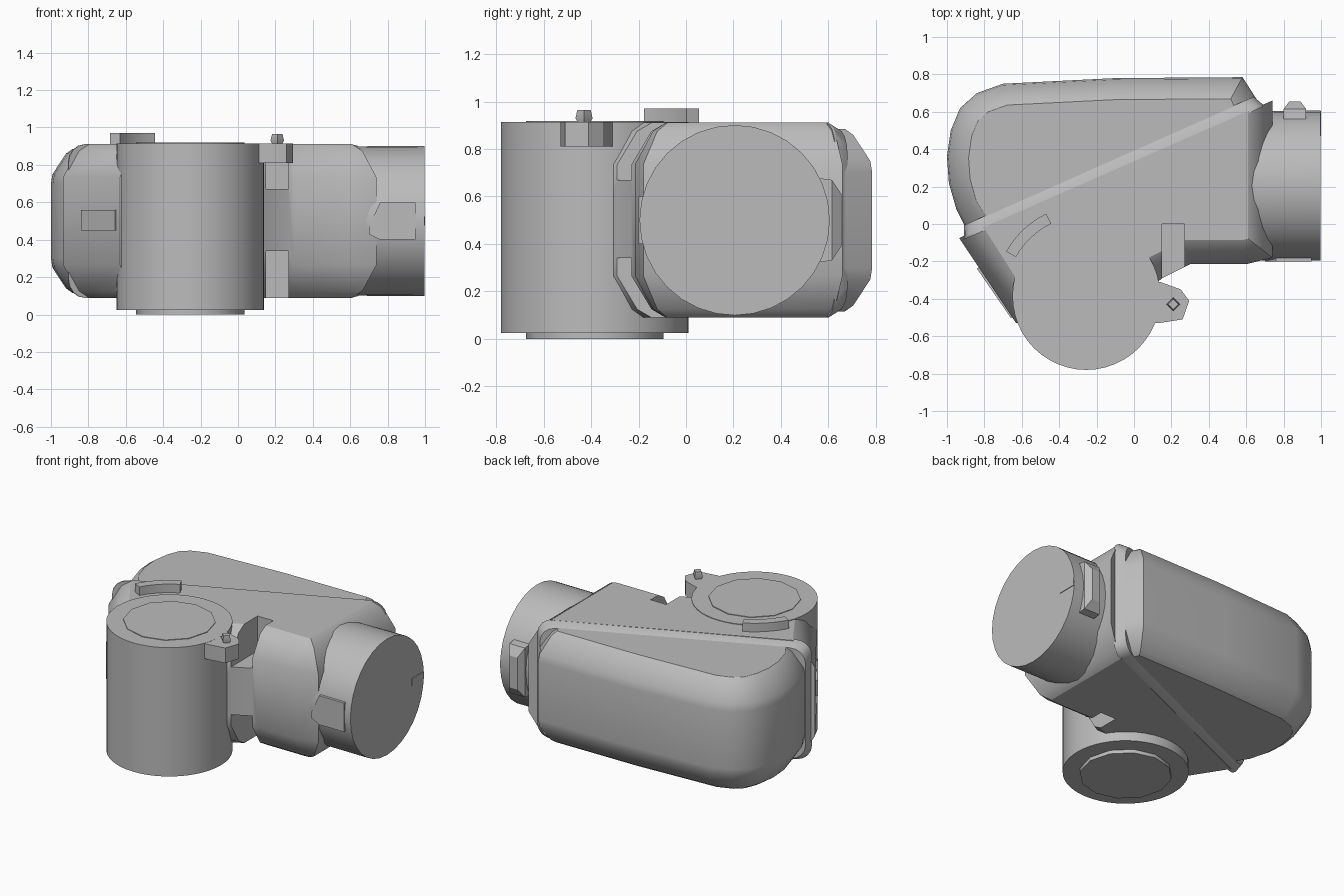
import bpy, bmesh, math
from mathutils import Vector, Matrix

cube = bpy.data.objects.get("Cube")
if cube:
    bpy.data.objects.remove(cube)

grey = bpy.data.materials.new("plain_grey")
grey.use_nodes = True
grey.diffuse_color = (0.5, 0.5, 0.5, 1)
grey.node_tree.nodes["Principled BSDF"].inputs["Base Color"].default_value = (0.5, 0.5, 0.5, 1)


def shade(obj):
    bpy.ops.object.select_all(action='DESELECT')
    bpy.context.view_layer.objects.active = obj
    obj.select_set(True)
    bpy.ops.object.shade_smooth_by_angle(angle=math.radians(32))


def loft(name, rings, matrix=Matrix()):
    """Skin equal-length closed rings and cap both ends."""
    bm = bmesh.new()
    rows = [[bm.verts.new(p) for p in ring] for ring in rings]
    n = len(rows[0])
    for a, b in zip(rows, rows[1:]):
        for i in range(n):
            j = (i + 1) % n
            bm.faces.new((a[i], a[j], b[j], b[i]))
    bm.faces.new(rows[0])
    bm.faces.new(rows[-1])
    bmesh.ops.recalc_face_normals(bm, faces=bm.faces)
    bm.transform(matrix)
    mesh = bpy.data.meshes.new(name)
    bm.to_mesh(mesh)
    bm.free()
    mesh.materials.append(grey)
    obj = bpy.data.objects.new(name, mesh)
    bpy.context.collection.objects.link(obj)
    shade(obj)
    return obj


def prism(name, outline, z0, z1, matrix=Matrix()):
    return loft(name, [[(x, y, z) for x, y in outline] for z in (z0, z1)], matrix)


def box(name, lo, hi, matrix=Matrix()):
    outline = [(lo[0], lo[1]), (hi[0], lo[1]), (hi[0], hi[1]), (lo[0], hi[1])]
    return prism(name, outline, lo[2], hi[2], matrix)


def circle(r, n, cx=0, cy=0):
    return [(cx + r * math.cos(math.tau * i / n), cy + r * math.sin(math.tau * i / n))
            for i in range(n)]


def inset(outline, d):
    """Inset an outline whose closing edge stays on its own line."""
    pts = [Vector(p) for p in outline]
    along = (pts[-1] - pts[0]).normalized()
    out = [pts[0] + along * d * 1.1]
    for a, b, c in zip(pts, pts[1:], pts[2:]):
        n1 = (b - a).normalized().orthogonal()
        n2 = (c - b).normalized().orthogonal()
        out.append(b + (n1 + n2) * d / (1 + n1.dot(n2)))
    return out + [pts[-1] - along * d * 1.1]


def shell(name, outline, levels):
    """Chamfered block, mirrored about the middle height."""
    levels = [(0.5 - h, d) for h, d in levels] + [(0.5 + h, d) for h, d in levels[::-1]]
    return loft(name, [[(p.x, p.y, z) for p in inset(outline, d)] for z, d in levels])


# Main housing between the two round ends
body_outline = [(-0.935, -0.075), (-0.63, -0.53), (-0.25, -0.55), (0.02, -0.4),
                (0.15, -0.29), (0.3, -0.215), (0.6, -0.215), (0.74, -0.18), (0.74, 0.66)]
body = shell("main_housing", body_outline, [(0.411, 0.13), (0.375, 0.075), (0.235, 0)])

# Recessed pockets at the neck, top and bottom
for z0, z1 in ((0.0, 0.34), (0.67, 1.0)):
    cutter = box("pocket_cutter", (0.15, -0.4, z0), (0.27, 0.0, z1))
    cutter.hide_render = True
    mod = body.modifiers.new("pocket", 'BOOLEAN')
    mod.operation = 'DIFFERENCE'
    mod.solver = 'EXACT'
    mod.object = cutter
    bpy.context.view_layer.objects.active = body
    bpy.ops.object.modifier_apply(modifier=mod.name)
    bpy.data.objects.remove(cutter)
shade(body)

# Rear cover with a broad chamfered rim
cover_outline = [(0.66, 0.66), (0.58, 0.785), (-0.1, 0.78), (-0.7, 0.75), (-0.84, 0.7),
                 (-0.93, 0.62), (-0.98, 0.5), (-1, 0.36), (-0.99, 0.22), (-0.95, 0.08), (-0.9, -0.02)]
shell("rear_cover", cover_outline, [(0.385, 0.115), (0.36, 0.08), (0.25, 0.008), (0.2, 0)])

# Diagonal joint flange: rounded rectangle on edge, sloping down to the cover
start, end = Vector((-0.92, -0.05)), Vector((0.68, 0.66))
mid = (start + end) / 2
half, rad = (end - start).length / 2, 0.1


def flange_ring(depth, shrink):
    ring = []
    for k, (sx, sz) in enumerate(((1, 1), (-1, 1), (-1, -1), (1, -1))):
        for i in range(5):
            a = math.pi / 2 * (k + i / 4)
            ring.append((sx * (half - rad - shrink) + rad * math.cos(a),
                         sz * (0.411 - rad - shrink) + rad * math.sin(a), depth))
    return ring


place = (Matrix.Translation((mid.x, mid.y, 0.5))
         @ Matrix.Rotation(math.atan2(end.y - start.y, end.x - start.x), 4, 'Z')
         @ Matrix.Rotation(math.pi / 2, 4, 'X'))
loft("joint_flange", [flange_ring(-0.035, 0.028), flange_ring(0.025, 0), flange_ring(0.035, 0)], place)

# Upright drum with end caps
drum = (-0.255, -0.385)
prism("upright_drum", circle(0.395, 48, *drum), 0.025, 0.915)
prism("drum_bottom_cap", circle(0.29, 12, *drum), 0.0, 0.03)
prism("drum_top_cap", circle(0.29, 12, *drum), 0.91, 0.919)

# Sideways barrel
sideways = Matrix.Translation((0, 0.205, 0.5)) @ Matrix.Rotation(math.pi / 2, 4, 'Y')
loft("side_barrel", [[(x, y, z) for x, y in circle(r, 32)]
                     for z, r in ((0.45, 0.39), (0.7, 0.4), (0.996, 0.401))], sideways)
box("barrel_index_mark", (0.99, 0.47, 0.475), (1.0, 0.604, 0.525))

# Barrel pads, front and back
pad = [(0.7, 0.47), (0.76, 0.6), (0.95, 0.6), (0.95, 0.4), (0.76, 0.4), (0.7, 0.43)]
prism("front_barrel_pad", pad, 0.15, 0.2, Matrix.Rotation(math.pi / 2, 4, 'X'))
loft("back_barrel_pad",
     [[(0.86 + sx * w, y, 0.5 + sz * h) for sx, sz in ((-1, -1), (1, -1), (1, 1), (-1, 1))]
      for y, w, h in ((0.54, 0.06, 0.18), (0.615, 0.06, 0.17), (0.655, 0.03, 0.11))])

# Clip lug with its pin
prism("clip_lug", [(0.02, -0.32), (0.14, -0.31), (0.25, -0.35), (0.295, -0.41),
                   (0.26, -0.51), (0.13, -0.53), (0.02, -0.52)], 0.81, 0.914)
loft("lug_pin", [[(x, y, z) for x, y in circle(r, 4, 0.21, -0.43)]
                 for z, r in ((0.9, 0.02), (0.93, 0.036), (0.965, 0.028))])

# Curved stop on the top deck
angles = [math.radians(116 + 35 * i / 6) for i in range(7)]
arc = [(r, a) for r, seq in ((0.49, angles), (0.43, angles[::-1])) for a in seq]
prism("curved_stop", [(drum[0] + r * math.cos(a), drum[1] + r * math.sin(a)) for r, a in arc], 0.88, 0.97)

# Small rib on the slanted side
slant = Matrix.Translation((-0.76, -0.33, 0.505)) @ Matrix.Rotation(math.atan2(-0.45, 0.31), 4, 'Z')
box("side_rib", (-0.12, -0.014, -0.055), (0.2, 0.06, 0.055), slant)
